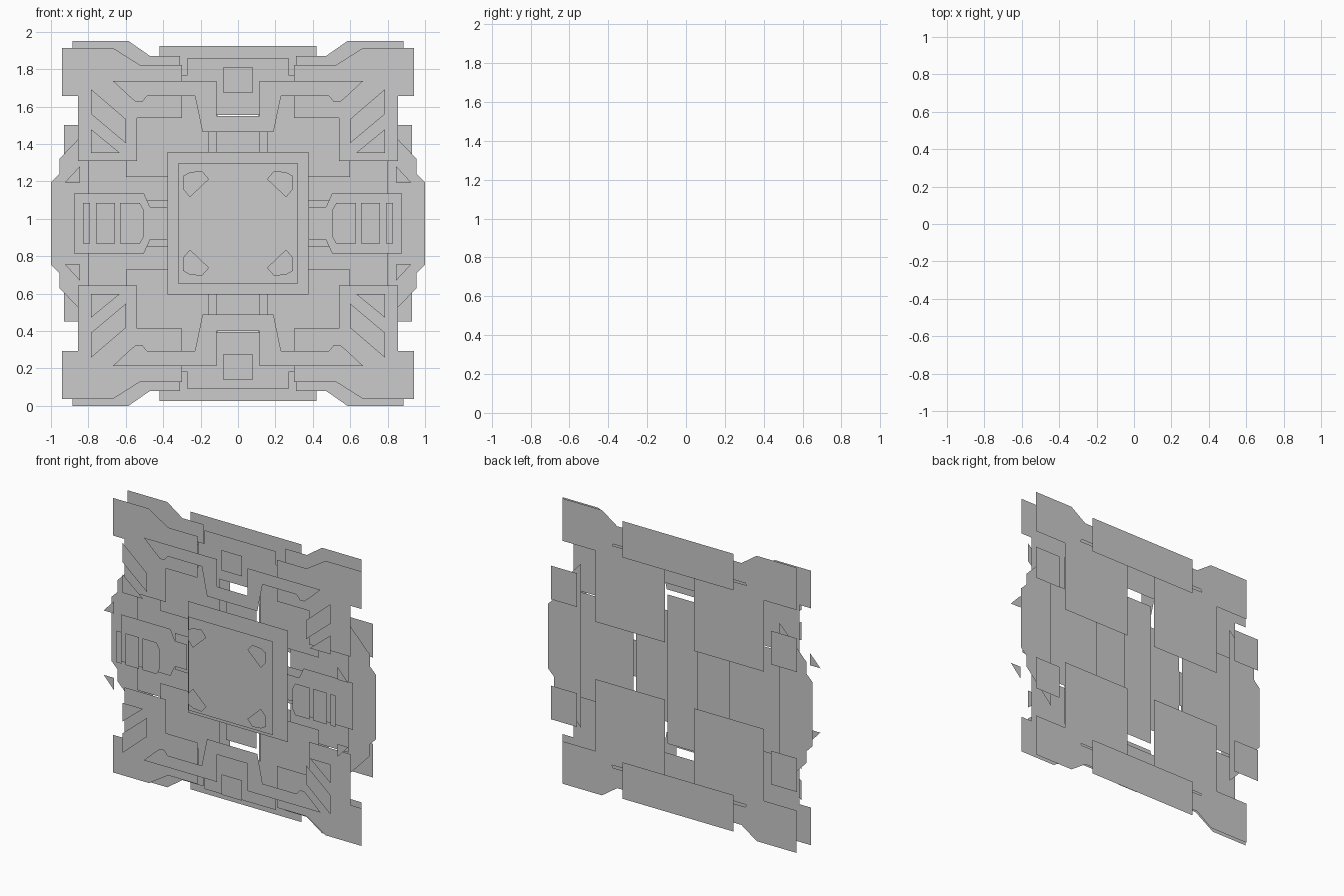
import bpy

ZC = 0.975  # mid height of the panel


def plate(name, pts, y, mirror="xz"):
    """Flat sheet in the xz plane at depth y, copied across the given axes.
    pts are (x, height above the middle)."""
    verts, faces = [], []
    for sx in ((1, -1) if "x" in mirror else (1,)):
        for sz in ((1, -1) if "z" in mirror else (1,)):
            p = [(sx * x, sz * w) for x, w in pts]
            area = sum(a[0] * b[1] - b[0] * a[1] for a, b in zip(p, p[1:] + p[:1]))
            if area < 0:  # keep every sheet facing the front
                p.reverse()
            n = len(verts)
            verts += [(x, y, ZC + w) for x, w in p]
            faces.append(list(range(n, n + len(p))))
    me = bpy.data.meshes.new(name)
    me.from_pydata(verts, [], faces)
    ob = bpy.data.objects.new(name, me)
    bpy.context.collection.objects.link(ob)
    return ob


def rect(x0, x1, w0, w1):
    return [(x0, w0), (x1, w0), (x1, w1), (x0, w1)]


def sym_x(half):
    """Complete a right-half outline with its left half."""
    return half + [(-x, w) for x, w in reversed(half)]


def sym_w(half):
    """Complete an upper-half outline with its lower half."""
    return half + [(x, -w) for x, w in reversed(half)]


# Rear layers
plate("rear_tab", rect(0.735, 0.93, 0.295, 0.525), 0.13)
plate("edge_strip", rect(-0.42, 0.42, 0.70, 0.949), 0.085, "z")
plate("rear_rectangle", rect(0.11, 0.636, 0.196, 0.75), 0.068)
plate("rear_corner", [(0.885, 0.975), (0.585, 0.975), (0.47, 0.895), (0.31, 0.895),
                      (0.31, 0.765), (0.50, 0.765), (0.53, 0.715), (0.585, 0.685),
                      (0.885, 0.685)], 0.062 + 0.01)
plate("side_bumper", sym_w([(0.75, 0.56), (0.85, 0.455), (0.955, 0.345),
                            (0.955, 0.265), (1.0, 0.22)]), 0.063, "x")
plate("side_plate", rect(0.36, 0.80, -0.36, 0.36), 0.052, "x")

# Middle layers
plate("spine", rect(-0.115, 0.115, -0.51, 0.51), 0.035, "")
plate("edge_block", sym_x([(0.27, 0.884), (0.27, 0.793), (0.32, 0.793), (0.32, 0.58)]),
      0.025, "z")
plate("inner_plate", rect(0.155, 0.60, 0.247, 0.62), 0.02)
plate("arm_neck", rect(0.36, 0.49, -0.125, 0.125), 0.02, "x")
plate("centre_frame", rect(-0.377, 0.377, -0.381, 0.381), 0.0, "")
plate("front_corner", [(0.94, 0.938), (0.668, 0.938), (0.524, 0.847), (0.30, 0.847),
                       (0.30, 0.563), (0.54, 0.563), (0.54, 0.333), (0.855, 0.333),
                       (0.855, 0.681), (0.94, 0.681)], -0.007)
plate("side_arm", sym_w([(0.377, 0.087), (0.47, 0.087), (0.503, 0.16), (0.877, 0.16)]),
      -0.01, "x")

# Front layers
plate("winged_band", sym_x([(0.115, 0.574), (0.115, 0.761), (0.668, 0.761),
                            (0.583, 0.681), (0.545, 0.649), (0.513, 0.649),
                            (0.487, 0.681), (0.23, 0.681), (0.19, 0.488)]), -0.063, "z")
plate("edge_square", rect(-0.078, 0.078, 0.697, 0.836), -0.068, "z")
plate("centre_panel", rect(-0.32, 0.32, -0.32, 0.32), -0.077, "")

# Frontmost details
plate("corner_slash", [(0.786, 0.718), (0.60, 0.558), (0.60, 0.429), (0.786, 0.585)], -0.125)
plate("corner_triangle", [(0.786, 0.504), (0.786, 0.376), (0.63, 0.376)], -0.125)
plate("side_triangle", [(0.925, 0.22), (0.845, 0.22), (0.845, 0.306)], -0.13)
plate("panel_stud", [(0.294, 0.253), (0.257, 0.274), (0.193, 0.28), (0.155, 0.237),
                     (0.257, 0.14), (0.294, 0.183)], -0.12)
plate("vent_thin", rect(0.79, 0.828, -0.108, 0.108), -0.13, "x")
plate("vent_middle", rect(0.658, 0.76, -0.108, 0.108), -0.13, "x")
plate("vent_inner", sym_w([(0.63, 0.108), (0.525, 0.108), (0.503, 0.07)]), -0.13, "x")
